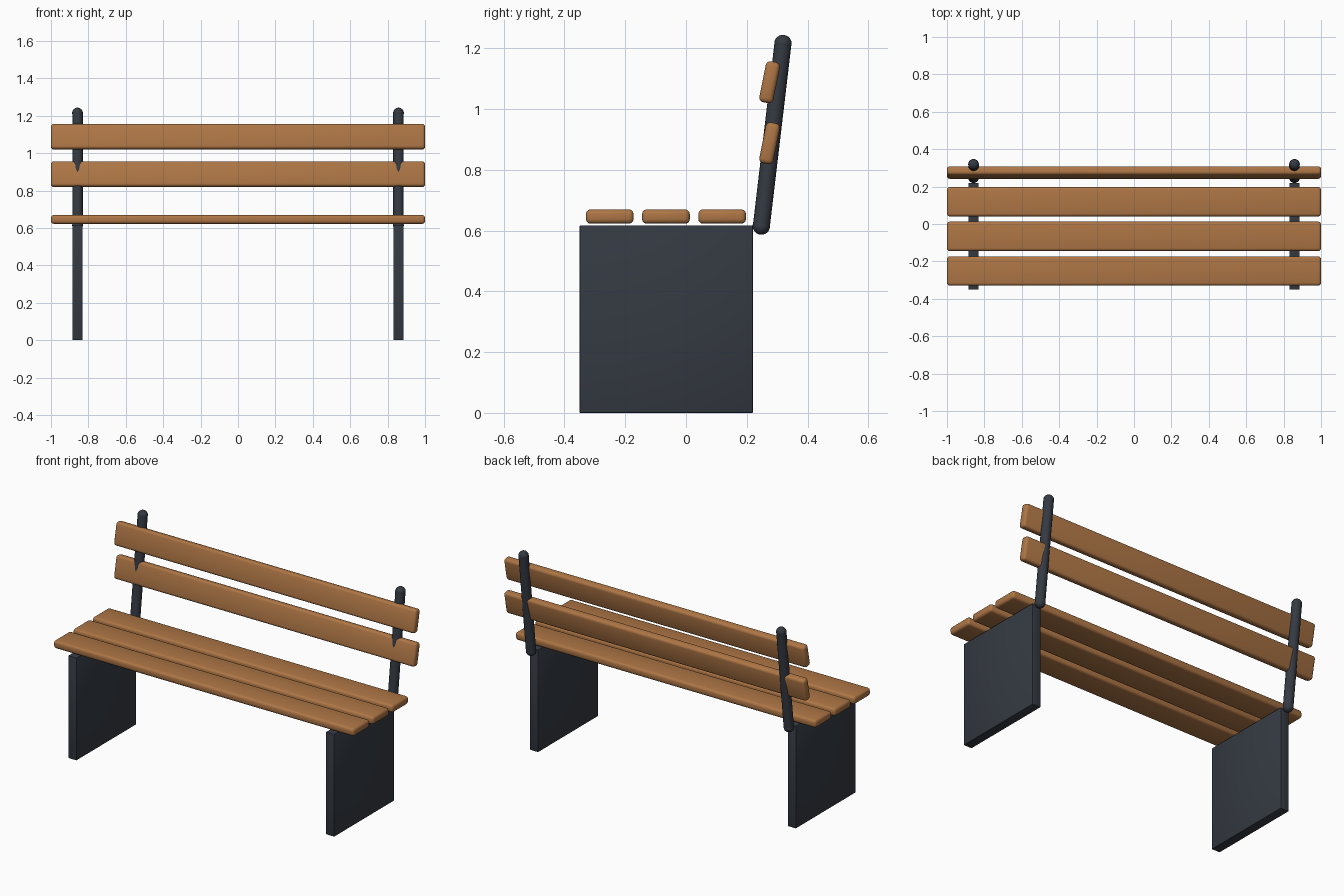
import bpy, bmesh
from math import radians
from mathutils import Vector, Matrix

if "Cube" in bpy.data.objects:
    bpy.data.objects.remove(bpy.data.objects["Cube"])


def material(name, color):
    m = bpy.data.materials.new(name)
    m.diffuse_color = color
    m.use_nodes = True
    m.node_tree.nodes["Principled BSDF"].inputs["Base Color"].default_value = m.diffuse_color
    return m


WOOD = material("warm_wood", (0.42, 0.18, 0.06, 1))
IRON = material("dark_iron", (0.035, 0.042, 0.055, 1))


def finish(bm, name, mat):
    mesh = bpy.data.meshes.new(name)
    bm.to_mesh(mesh)
    bm.free()
    ob = bpy.data.objects.new(name, mesh)
    bpy.context.collection.objects.link(ob)
    mesh.materials.append(mat)
    bpy.ops.object.select_all(action='DESELECT')
    ob.select_set(True)
    bpy.context.view_layer.objects.active = ob
    bpy.ops.object.shade_smooth_by_angle(angle=radians(35))
    return ob


def box(name, center, size, bevel, segments, mat, tilt=0.0):
    bm = bmesh.new()
    bmesh.ops.create_cube(bm, size=1)
    bmesh.ops.scale(bm, vec=size, verts=bm.verts)
    bmesh.ops.bevel(bm, geom=bm.edges[:], offset=bevel, segments=segments,
                    profile=0.5, affect='EDGES')
    ob = finish(bm, name, mat)
    ob.location = center
    ob.rotation_euler.x = tilt
    return ob


def post(name, a, b, radius, mat):
    # round bar with ball ends
    a, b = Vector(a), Vector(b)
    rot = (b - a).to_track_quat('Z', 'Y').to_matrix().to_4x4()
    bm = bmesh.new()
    bmesh.ops.create_cone(bm, cap_ends=True, segments=20, radius1=radius,
                          radius2=radius, depth=(b - a).length,
                          matrix=Matrix.Translation((a + b) / 2) @ rot)
    for p in (a, b):
        bmesh.ops.create_uvsphere(bm, u_segments=20, v_segments=12,
                                  radius=radius + 0.0008,
                                  matrix=Matrix.Translation(p) @ rot)
    return finish(bm, name, mat)


# seat slats
for i, y in enumerate((-0.251, -0.066, 0.119)):
    box(f"seat_slat_{i + 1}", (0, y, 0.646), (2, 0.157, 0.047), 0.015, 3, WOOD)

# backrest slats, leaning back
for i, z in enumerate((0.887, 1.088)):
    box(f"back_slat_{i + 1}", (0, 0.275, z), (2, 0.047, 0.137), 0.015, 3, WOOD, -0.2)

# side panels and back posts
for side, x in (("left", -0.858), ("right", 0.858)):
    box(f"{side}_leg_panel", (x, -0.065, 0.3085), (0.055, 0.57, 0.617), 0.003, 2, IRON)
    post(f"{side}_back_post", (x, 0.248, 0.615), (x, 0.319, 1.215), 0.028, IRON)
